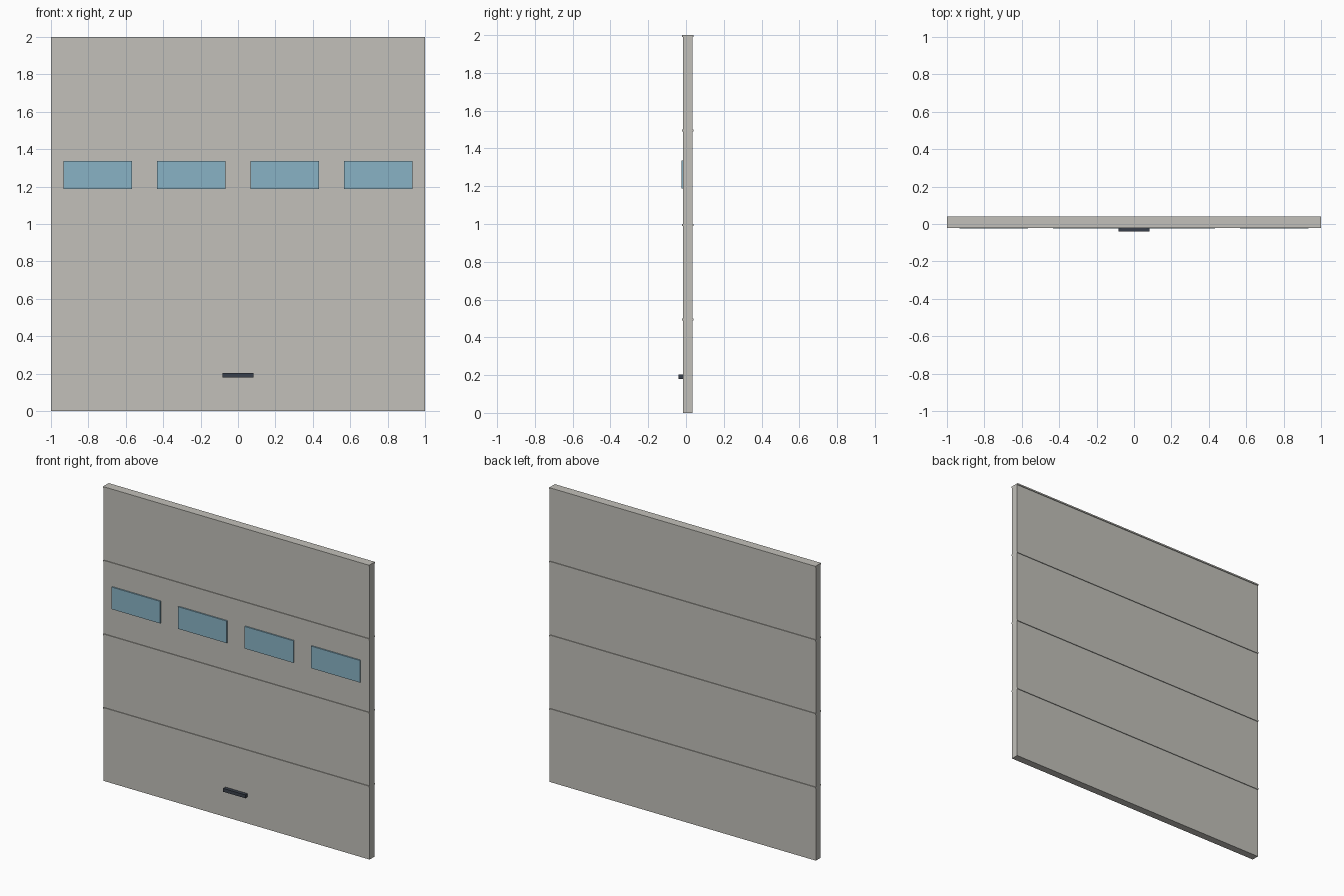
import bpy

if "Cube" in bpy.data.objects:
    bpy.data.objects.remove(bpy.data.objects["Cube"])


def material(name, rgb):
    m = bpy.data.materials.new(name)
    m.diffuse_color = (*rgb, 1.0)
    m.use_nodes = True
    m.node_tree.nodes["Principled BSDF"].inputs["Base Color"].default_value = m.diffuse_color
    return m


body = material("warm grey paint", (0.54, 0.53, 0.49))
glass = material("pale blue glass", (0.25, 0.45, 0.56))
dark = material("dark slate metal", (0.042, 0.051, 0.069))


def box(name, lo, hi, mat):
    centre = [(a + b) / 2 for a, b in zip(lo, hi)]
    size = [b - a for a, b in zip(lo, hi)]
    bpy.ops.mesh.primitive_cube_add(size=1, location=centre)
    ob = bpy.context.object
    ob.name = name
    ob.scale = size
    bpy.ops.object.transform_apply(location=False, rotation=False, scale=True)
    ob.data.materials.append(mat)
    return ob


FRONT, BACK = -0.016, 0.035   # panel faces
RIB = 0.01                    # height of each seam rib

# Four stacked door sections, each capped by a slightly proud rib
for i in range(4):
    z0, z1 = i * 0.5, (i + 1) * 0.5
    box(f"door_panel_{i + 1}", (-1, FRONT, z0), (1, BACK, z1 - RIB), body)
    box(f"seam_rib_{i + 1}", (-1, FRONT - 0.005, z1 - RIB), (1, BACK + 0.005, z1), body)

# Row of four windows on the third section
for i, x in enumerate((-0.75, -0.25, 0.25, 0.75)):
    box(f"window_{i + 1}", (x - 0.183, FRONT - 0.009, 1.187),
        (x + 0.183, FRONT, 1.337), glass)

# Pull handle near the bottom
box("pull_handle", (-0.083, -0.04, 0.18), (0.083, FRONT, 0.203), dark)
